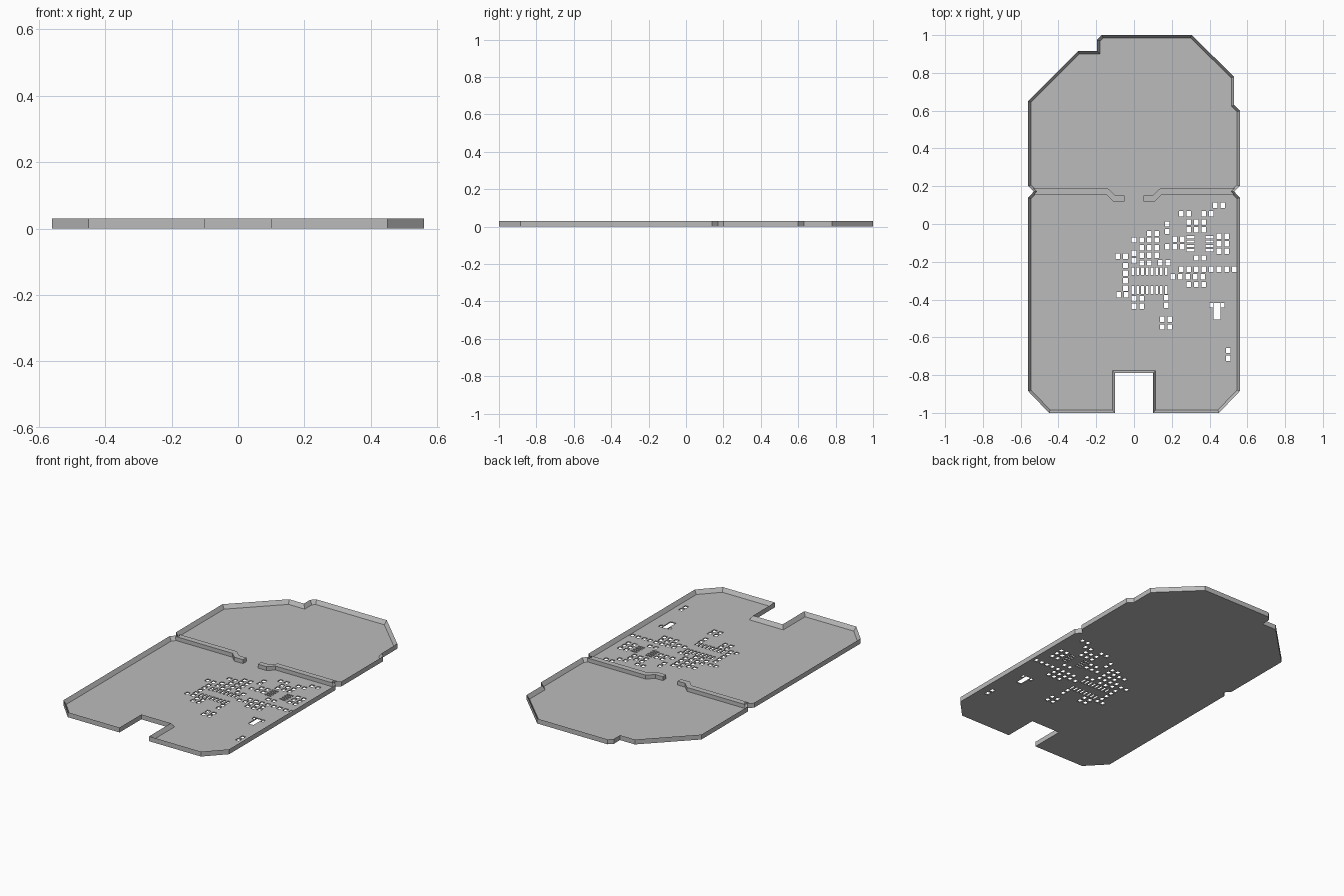
import bpy, bmesh
from mathutils import Vector

HEIGHT, FLOOR, RIM = 0.03, 0.006, 0.015

if "Cube" in bpy.data.objects:
    bpy.data.objects.remove(bpy.data.objects["Cube"])

grey = bpy.data.materials.new("plain grey")
grey.use_nodes = True
colour = (0.5, 0.5, 0.5, 1)
grey.diffuse_color = colour
grey.node_tree.nodes["Principled BSDF"].inputs["Base Color"].default_value = colour


def make_object(name, bm):
    """Turn a bmesh into a grey flat-shaded object."""
    bmesh.ops.recalc_face_normals(bm, faces=bm.faces)
    mesh = bpy.data.meshes.new(name)
    bm.to_mesh(mesh)
    bm.free()
    mesh.materials.append(grey)
    obj = bpy.data.objects.new(name, mesh)
    bpy.context.collection.objects.link(obj)
    return obj


def prism(points, bottom, top):
    """Extrude a flat outline; return the bmesh and its top face."""
    bm = bmesh.new()
    base = bm.faces.new([bm.verts.new((x, y, bottom)) for x, y in points])
    base.normal_update()
    if base.normal.z > 0:
        base.normal_flip()
    grown = bmesh.ops.extrude_face_region(bm, geom=[base], use_keep_orig=True)["geom"]
    lid = next(g for g in grown if isinstance(g, bmesh.types.BMFace))
    bmesh.ops.translate(bm, vec=(0, 0, top - bottom), verts=lid.verts[:])
    bmesh.ops.recalc_face_normals(bm, faces=bm.faces)
    return bm, lid


# Tray: outline prism with the top inset and sunk to leave a raised rim
outline = [
    (-0.10, -1), (-0.10, -0.79), (0.10, -0.79), (0.10, -1),
    (0.45, -1), (0.56, -0.885), (0.56, 0.14), (0.53, 0.172), (0.56, 0.2),
    (0.56, 0.6), (0.53, 0.63), (0.53, 0.78), (0.305, 1),
    (-0.17, 1), (-0.195, 0.975), (-0.195, 0.915), (-0.295, 0.915),
    (-0.56, 0.65), (-0.56, 0.2), (-0.53, 0.172), (-0.56, 0.14),
    (-0.56, -0.885), (-0.45, -1),
]
bm, lid = prism(outline, 0, HEIGHT)
bmesh.ops.inset_region(bm, faces=[lid], thickness=RIM, use_even_offset=True)
bmesh.ops.translate(bm, vec=(0, 0, FLOOR - HEIGHT), verts=lid.verts[:])
tray = make_object("tray", bm)

# Divider walls: mirrored, with a cranked end beside the central gap
wall = [
    (0.532, 0.155), (0.515, 0.172), (0.532, 0.19), (0.14, 0.19),
    (0.10, 0.152), (0.05, 0.152), (0.05, 0.12), (0.11, 0.12), (0.145, 0.155),
]
for side, sign in (("left", 1), ("right", -1)):
    bm, lid = prism([(sign * x, y) for x, y in wall], FLOOR / 2, HEIGHT)
    make_object("divider_" + side, bm)

# Pad openings: rectangular grids of through holes
holes = bmesh.new()


def pad_grid(x, y, columns, rows, width=0.024, depth=0.028, step_x=0.04, step_y=0.04):
    for i in range(columns):
        for j in range(rows):
            made = bmesh.ops.create_cube(holes, size=1)["verts"]
            bmesh.ops.scale(holes, vec=(width, depth, HEIGHT), verts=made)
            centre = Vector((x + i * step_x, y - j * step_y, 0))
            bmesh.ops.translate(holes, vec=centre, verts=made)


# Small square pads: left, top (hundredths), columns, rows
small_pads = [
    (43, 10, 2, 1), (25, 5.5, 2, 1), (37, 5.5, 2, 1), (29, 1, 3, 2),
    (17.5, 0, 1, 2), (8, -5, 2, 1), (0, -8.5, 4, 1), (4, -12.5, 3, 2),
    (0, -15.5, 1, 2), (4, -20.7, 2, 1), (14, -20.5, 2, 1), (17.5, -12, 1, 1),
    (21.5, -8, 2, 2), (45, -6.5, 2, 3), (33, -18, 2, 1), (-8.5, -17, 2, 1),
    (-4.5, -22, 1, 4), (25, -24, 8, 1), (20.5, -28, 5, 1), (29, -32, 3, 1),
    (-8, -37.5, 2, 1), (0, -39.5, 2, 2), (17, -39, 1, 2), (15, -50.5, 2, 2),
    (50, -67, 1, 2),
]
for left, top, columns, rows in small_pads:
    pad_grid(left / 100, top / 100, columns, rows)

# Two rows of upright slots, two columns of thin slots, and a T-shaped group
pad_grid(-0.005, -0.25, 8, 2, width=0.014, depth=0.042, step_x=0.025, step_y=0.1)
pad_grid(0.30, -0.07, 2, 4, width=0.042, depth=0.011, step_x=0.1, step_y=0.023)
pad_grid(0.41, -0.43, 2, 1, width=0.018, depth=0.024, step_x=0.06)
pad_grid(0.44, -0.462, 1, 1, width=0.036, depth=0.088)

cutter = make_object("pad_hole_cutter", holes)
cutter.hide_render = True
cutter.hide_set(True)
cut = tray.modifiers.new("pad holes", "BOOLEAN")
cut.operation = "DIFFERENCE"
cut.solver = "EXACT"
cut.object = cutter

# Apply the cut and drop the helper
bpy.context.view_layer.update()
graph = bpy.context.evaluated_depsgraph_get()
result = bpy.data.meshes.new_from_object(tray.evaluated_get(graph))
tray.modifiers.clear()
tray.data = result
bpy.data.objects.remove(cutter)
